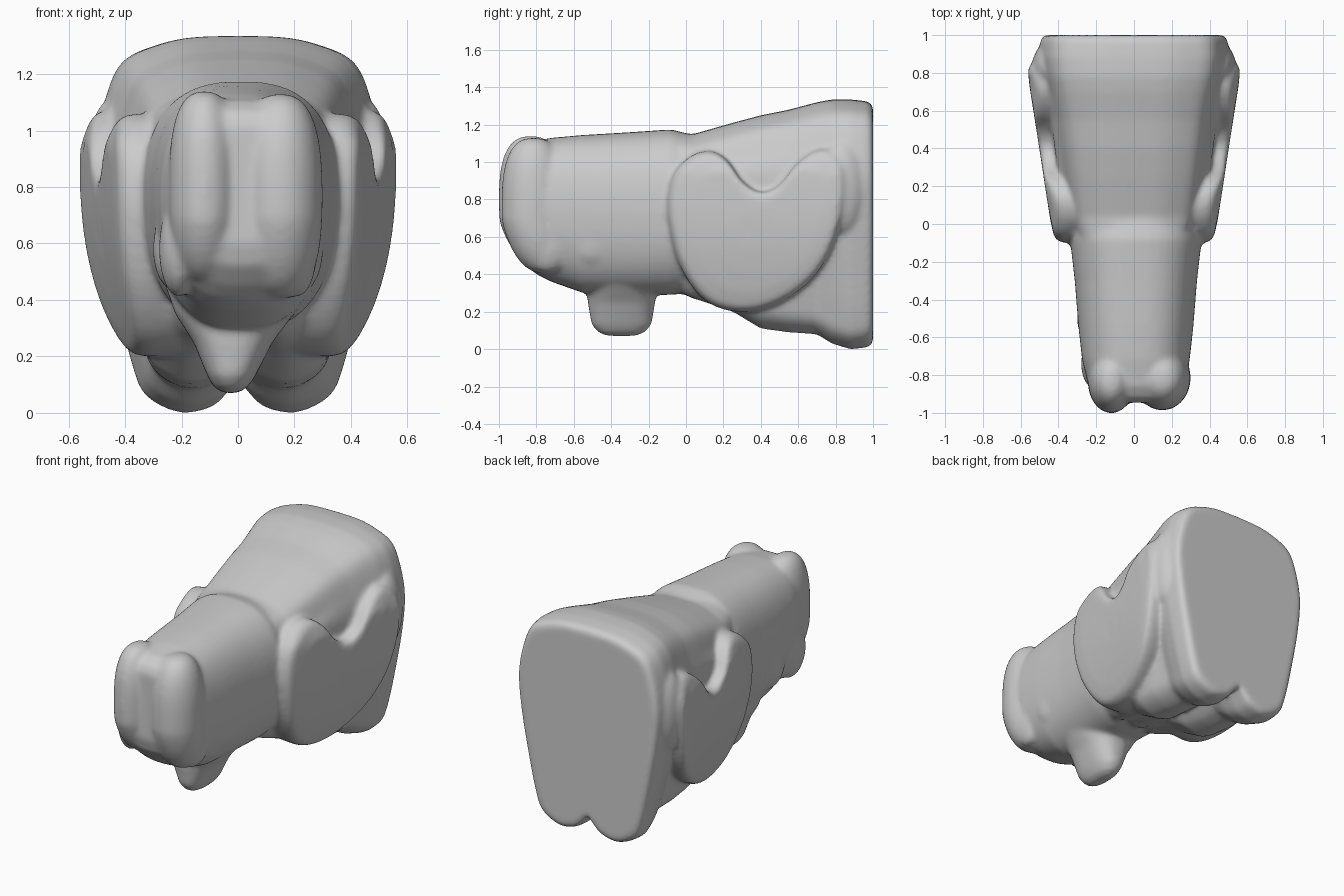
import bpy, bmesh, math
from mathutils import Vector

if "Cube" in bpy.data.objects:
    bpy.data.objects.remove(bpy.data.objects["Cube"])

parts = []

def add_mesh(name, bm):
    bmesh.ops.recalc_face_normals(bm, faces=bm.faces)
    me = bpy.data.meshes.new(name)
    bm.to_mesh(me)
    bm.free()
    ob = bpy.data.objects.new(name, me)
    bpy.context.collection.objects.link(ob)
    parts.append(ob)
    return ob

def loft(name, rings):
    """Skin a list of equal-length closed rings and cap both ends."""
    bm = bmesh.new()
    vs = [[bm.verts.new(p) for p in r] for r in rings]
    n = len(vs[0])
    for a, b in zip(vs, vs[1:]):
        for i in range(n):
            j = (i + 1) % n
            bm.faces.new((a[i], a[j], b[j], b[i]))
    for end in (vs[0], vs[-1]):
        bmesh.ops.triangulate(bm, faces=[bm.faces.new(end)])
    return add_mesh(name, bm)

def spline(pts, closed=False, k=4):
    """Catmull-Rom refinement of a list of points."""
    pts = [Vector(p) for p in pts]
    n = len(pts)
    get = (lambda i: pts[i % n]) if closed else (lambda i: pts[max(0, min(n - 1, i))])
    out = []
    for i in range(n if closed else n - 1):
        a, b, c, d = get(i - 1), get(i), get(i + 1), get(i + 2)
        for s in range(k):
            t = s / k
            out.append(0.5 * (2*b + (c - a)*t + (2*a - 5*b + 4*c - d)*t*t + (3*b - a - 3*c + d)*t**3))
    if not closed:
        out.append(pts[-1])
    return out

def super_ring(cx, cy, rx, ry, e, n=48):
    out = []
    for i in range(n):
        a = 2 * math.pi * i / n
        c, s = math.cos(a), math.sin(a)
        out.append((cx + rx * math.copysign(abs(c) ** (2 / e), c),
                    cy + ry * math.copysign(abs(s) ** (2 / e), s)))
    return out

def ellipsoid(name, loc, size, e=2.0):
    """Ellipsoid; e > 2 makes it squarer along z."""
    bm = bmesh.new()
    bmesh.ops.create_uvsphere(bm, u_segments=32, v_segments=24, radius=1)
    for v in bm.verts:
        r = math.hypot(v.co.x, v.co.y)
        if r > 1e-5:
            f = r ** (2 / e) / r
            v.co.x *= f
            v.co.y *= f
        v.co.z = math.copysign(abs(v.co.z) ** (2 / e), v.co.z)
        v.co = Vector([l + s * c for l, s, c in zip(loc, size, v.co)])
    return add_mesh(name, bm)

# Rear body: y, half width, lower half width, top, bottom, underside notch
stations = [(-0.07, .33, .22, 1.15, .32, .0), (0.04, .37, .27, 1.15, .27, .0),
            (0.25, .40, .33, 1.21, .20, .02), (0.40, .42, .34, 1.25, .11, .08),
            (0.55, .44, .34, 1.28, .09, .09), (0.70, .47, .33, 1.32, .08, .09),
            (0.78, .49, .35, 1.335, .03, .10), (0.88, .505, .375, 1.335, .00, .12),
            (0.97, .495, .375, 1.325, .01, .12), (1.00, .48, .36, 1.305, .03, .10)]
rings = []
for y, w, b, zt, zb, notch in stations:
    half = [(0, zt), (.32*w, zt - .005), (.56*w, zt - .03), (.8*w, zt - .085), (.92*w, zt - .2), (w, .92),
            (.96*w, .68), (.4*w + .6*b, zb + .38), (b, zb + .17), (.87*b, zb + .06), (.55*b, zb),
            (.25*b, zb + .02), (.1*b, zb + .6 * notch), (0, zb + notch)]
    right = [(p.x, p.y) for p in spline(half)]
    left = [(-x, z) for x, z in right[-2:0:-1]]
    rings.append([(x, y, z) for x, z in right + left])
loft("rear_body", rings)

# Snout: y, half width, bottom, top
rings = []
for y, w, zb, zt in [(-.945, .19, .60, 1.02), (-.92, .225, .52, 1.07), (-.86, .25, .45, 1.105),
                     (-.80, .265, .40, 1.115), (-.72, .285, .36, 1.13),
                     (-.55, .305, .30, 1.145), (-.30, .325, .29, 1.16), (-.08, .35, .29, 1.175),
                     (.02, .34, .30, 1.15), (.15, .32, .32, 1.12)]:
    rings.append([(x * (1 - .18 * max(0, .75 - z)), y, z)
                  for x, z in super_ring(.01, (zb + zt) / 2, w, (zt - zb) / 2, 2.6)])
loft("snout", rings)

# Two upright lobes at the tip of the snout, leaning back at the bottom
for name, x, rx, zb, zt, y0 in [("front_lobe_left", -.12, .125, .46, 1.14, -.83),
                                ("front_lobe_right", .15, .15, .405, 1.13, -.815)]:
    lobe = ellipsoid(name, (x, y0, (zb + zt) / 2), (rx, .172, (zt - zb) / 2), 2.6)
    for v in lobe.data.vertices:
        v.co.y += .22 * max(0, .68 - v.co.z)

# Hanging cheek folds beside the snout
for s in (-1, 1):
    ellipsoid("cheek_fold", (s * .21, -.74, .58), (.07, .13, .17))
    ellipsoid("cheek_fold", (s * .235, -.50, .58), (.066, .13, .14))

# Chin wedge, narrowing downward
rings = []
for z, rx, ry in [(.07, .025, .08), (.09, .06, .125), (.13, .085, .16), (.25, .14, .18),
                  (.35, .21, .185), (.55, .29, .17), (.66, .30, .15)]:
    rings.append([(x, y, z) for x, y in super_ring(-.025 * max(0, .6 - z) / .5, -.345, rx, ry, 2.5)])
loft("chin", rings)

# Broad side ears with a two-peaked top
ear = [(.27, .20), (.10, .26), (-.02, .42), (-.08, .60), (-.10, .78), (-.07, .93), (.02, 1.03),
       (.13, 1.06), (.22, 1.01), (.30, .90), (.40, .84), (.50, .88), (.60, 1.0), (.71, 1.07),
       (.80, 1.05), (.85, .94), (.84, .75), (.77, .52), (.65, .35), (.46, .23)]
outline = [(p.x, p.y) for p in spline(ear, closed=True)]
cy, cz = .38, .62

def ear_x(y, z):
    return .435 + .155 * y - .28 * max(0, .8 - z) ** 2 - .3 * max(0, z - .95)

for s in (-1, 1):
    rings = []
    for scale, depth in [(.95, -.30), (.99, -.14), (1, -.06), (.99, -.03), (.965, -.01), (.92, 0),
                         (.75, .005), (.5, .005), (.2, .005)]:
        ring = []
        for y, z in outline:
            yy, zz = cy + (y - cy) * scale, cz + (z - cz) * scale
            ring.append((s * (ear_x(yy, zz) + depth), yy, zz))
        rings.append(ring)
    loft("ear", rings)
    # Soft swelling that blends the rear of the ear into the back edge
    ellipsoid("ear_root", (s * .45, .83, .86), (.09, .13, .25))

# Fuse everything into one soft skin
bpy.ops.object.select_all(action='DESELECT')
for ob in parts:
    ob.select_set(True)
body = parts[0]
bpy.context.view_layer.objects.active = body
bpy.ops.object.join()
body.name = "animal_body"
rem = body.modifiers.new("fuse", 'REMESH')
rem.mode = 'VOXEL'
rem.voxel_size = .013
rem.use_smooth_shade = True
sm = body.modifiers.new("soften", 'SMOOTH')
sm.factor = .5
sm.iterations = 14
